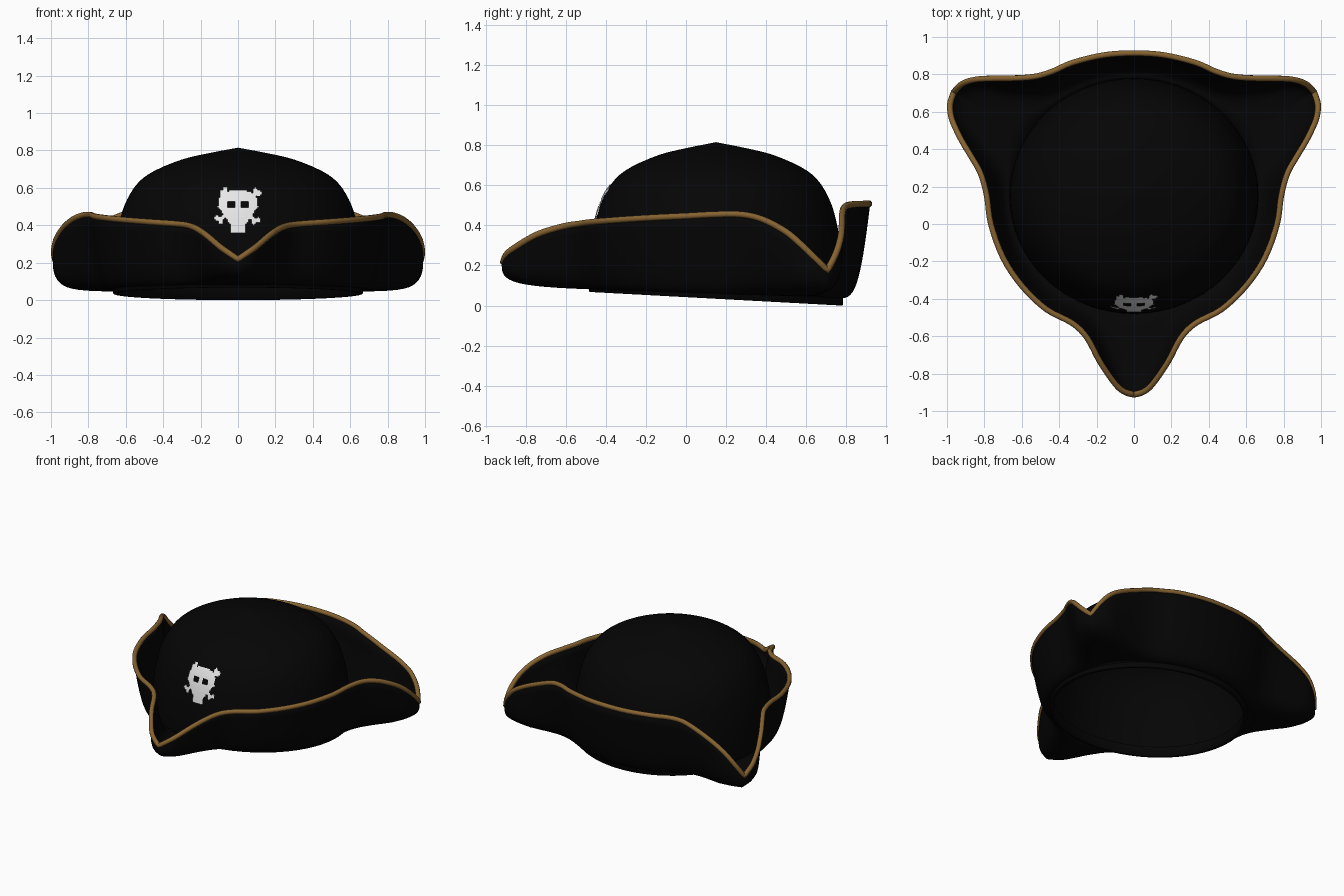
import bpy, bmesh, math
from mathutils import Vector

if "Cube" in bpy.data.objects:
    bpy.data.objects.remove(bpy.data.objects["Cube"])

CY, RX, RY = 0.15, 0.665, 0.63        # crown centre and radii


def material(name, rgb):
    m = bpy.data.materials.new(name)
    m.diffuse_color = (*rgb, 1)
    m.use_nodes = True
    m.node_tree.nodes["Principled BSDF"].inputs["Base Color"].default_value = m.diffuse_color
    return m


BLACK = material("black felt", (0.0015, 0.0015, 0.0015))
GOLD = material("gold trim", (0.24, 0.125, 0.03))
WHITE = material("bone white", (0.8, 0.8, 0.8))


def make(name, verts, faces, mat, smooth=True):
    me = bpy.data.meshes.new(name)
    me.from_pydata(verts, [], faces)
    ob = bpy.data.objects.new(name, me)
    bpy.context.collection.objects.link(ob)
    me.materials.append(mat)
    bm = bmesh.new()
    bm.from_mesh(me)
    bmesh.ops.recalc_face_normals(bm, faces=bm.faces)
    bm.to_mesh(me)
    bm.free()
    me.polygons.foreach_set("use_smooth", [smooth] * len(me.polygons))
    return ob


def loft(name, rings, mat):
    n = len(rings[0])
    faces = [(i * n + j, i * n + (j + 1) % n, (i + 1) * n + (j + 1) % n, (i + 1) * n + j)
             for i in range(len(rings) - 1) for j in range(n)]
    return make(name, [p for r in rings for p in r], faces, mat)


def catmull(pts, steps):
    pts = [Vector(p) for p in pts]
    n = len(pts)
    out = []
    for i in range(n - 1):
        a, b, c, d = (pts[min(max(i + k, 0), n - 1)] for k in (-1, 0, 1, 2))
        for s in range(steps):
            t = s / steps
            out.append(0.5 * (2 * b + (c - a) * t + (2 * a - 5 * b + 4 * c - d) * t * t
                              + (3 * b - a - 3 * c + d) * t ** 3))
    return out + [pts[-1]]


def mirror(pts):
    return [Vector((-p[0], p[1], p[2])) for p in reversed(pts)]


def floor_z(y):
    """Bottom of the head opening, sloping down to the back."""
    return 0.068 - (y + 0.48) * 0.054


# Crown: slightly pointed dome, open underneath
profile = catmull([(1, 0.04), (1, 0.15), (0.985, 0.3), (0.945, 0.44), (0.89, 0.54),
                   (0.8, 0.63), (0.67, 0.692), (0.45, 0.752), (0.24, 0.785), (0.001, 0.815)], 3)
SEG = 64
angles = [2 * math.pi * k / SEG for k in range(SEG)]


def oval(f, z):
    return [(f * RX * math.cos(a), CY + f * RY * math.sin(a), z(CY + f * RY * math.sin(a)))
            for a in angles]


rings = [oval(1, floor_z)]
rings += [oval(p.x, lambda y, z=p.y: z) for p in profile if p.y > 0.1]
loft("crown", rings, BLACK)

# Head band: low lip round the opening
band = [oval(f, lambda y, h=h: floor_z(y) + h)
        for f, h in ((0.965, 0.07), (0.965, 0.003), (0.975, 0), (0.998, 0), (1.005, 0.003), (1.005, 0.05))]
loft("head_band", band, BLACK)

# Rim path: side run and back run meet in sharp corners, then mirrored
side = [(0, -0.912, 0.218), (0.05, -0.897, 0.252), (0.1, -0.855, 0.288), (0.18, -0.74, 0.355),
        (0.25, -0.61, 0.395), (0.33, -0.53, 0.408), (0.47, -0.455, 0.418), (0.6, -0.33, 0.428),
        (0.7, -0.18, 0.438), (0.765, 0, 0.447), (0.787, 0.15, 0.455), (0.82, 0.27, 0.455),
        (0.87, 0.36, 0.438), (0.918, 0.44, 0.403), (0.953, 0.51, 0.36), (0.976, 0.57, 0.308),
        (0.983, 0.64, 0.24), (0.963, 0.705, 0.175)]
back = [side[-1], (0.92, 0.748, 0.26), (0.85, 0.772, 0.34), (0.75, 0.778, 0.4), (0.62, 0.78, 0.455),
        (0.52, 0.79, 0.49), (0.43, 0.818, 0.503), (0.33, 0.862, 0.507), (0.16, 0.903, 0.508),
        (0, 0.913, 0.508)]
run = catmull(side, 4)
rim = run[:-1] + catmull(back + mirror(back)[1:], 4)[:-1] + mirror(run)[:-1]

# Brim: sheet running out from the crown and folding up to the rim
ROWS = 14
rings = [[] for _ in range(ROWS + 1)]
for r in rim:
    a = math.atan2((r.y - CY) / RY, r.x / RX)
    base = Vector((RX * math.cos(a), CY + RY * math.sin(a), 0))
    flat = Vector((r.x, r.y, 0))
    reach = min(1, (flat - base).length / 0.4)
    fold = base.lerp(flat, 0.5 + 0.52 * reach)
    for p in (base, fold):
        p.z = 0.088 - (p.y + 0.5) * 0.035
    under = base.lerp(fold, 0.6 + 0.35 * reach)
    fold.z += 0.24 * (r.z - fold.z)
    for i in range(ROWS + 1):
        t = i / ROWS
        s = 1 - t
        rings[i].append(base * s ** 3 + under * 3 * s * s * t + fold * 3 * s * t * t + r * t ** 3)
brim = loft("brim", rings, BLACK)
solid = brim.modifiers.new("thickness", "SOLIDIFY")
solid.thickness, solid.offset = 0.012, 0

# Gold piping along the rim
curve = bpy.data.curves.new("rim_piping", "CURVE")
curve.dimensions = "3D"
curve.bevel_depth, curve.bevel_resolution = 0.0165, 2
spline = curve.splines.new("POLY")
spline.points.add(len(rim) - 1)
for pt, p in zip(spline.points, rim):
    pt.co = (*p, 1)
spline.use_cyclic_u = True
curve.materials.append(GOLD)
bpy.context.collection.objects.link(bpy.data.objects.new("rim_piping", curve))


# Skull and crossbones: small square cells laid on the crown
def near(x, z, a, b, w):
    p, a, b = Vector((x, z)), Vector(a), Vector(b)
    t = max(0, min(1, (p - a).dot(b - a) / (b - a).length_squared))
    return (p - a.lerp(b, t)).length < w


BONES = (((-0.075, 0.575), (0.09, 0.425)), ((0.095, 0.57), (-0.095, 0.43)))
KNOBS = ((-0.085, 0.578), (-0.068, 0.594), (0.094, 0.588), (0.112, 0.576),
         (-0.112, 0.436), (-0.092, 0.418), (0.084, 0.416), (0.107, 0.428))


def in_emblem(x, z):
    if abs(abs(x) - 0.038) < 0.02 and abs(z - 0.508) < 0.016:      # eyes
        return False
    head = (abs(x) / 0.102) ** 3 + (abs(z - 0.522) / 0.066) ** 3 < 1
    jaw = 0.36 < z < 0.5 and abs(x) < 0.04 + max(0, z - 0.4) * 0.7
    return (head or jaw or any(near(x, z, a, b, 0.011) for a, b in BONES)
            or any(math.hypot(x - a, z - b) < 0.015 for a, b in KNOBS))


def on_crown(x, z):
    for p, q in zip(profile, profile[1:]):
        if p.y <= z <= q.y:
            f = p.x + (q.x - p.x) * (z - p.y) / (q.y - p.y)
            break
    return (x, CY - RY * math.sqrt(f * f - (x / RX) ** 2) - 0.009, z)


CELL = 0.008
verts, faces = [], []
for i in range(-17, 17):
    for j in range(34):
        x, z = i * CELL, 0.35 + j * CELL
        if in_emblem(x + CELL / 2, z + CELL / 2):
            n = len(verts)
            verts += [on_crown(x + u * CELL, z + v * CELL) for u, v in ((0, 0), (1, 0), (1, 1), (0, 1))]
            faces.append((n, n + 1, n + 2, n + 3))
emblem = make("skull_emblem", verts, faces, WHITE)
bm = bmesh.new()
bm.from_mesh(emblem.data)
bmesh.ops.remove_doubles(bm, verts=bm.verts, dist=0.0005)
bmesh.ops.recalc_face_normals(bm, faces=bm.faces)
for f in bm.faces:
    if f.normal.y > 0:
        f.normal_flip()
bm.to_mesh(emblem.data)
bm.free()
